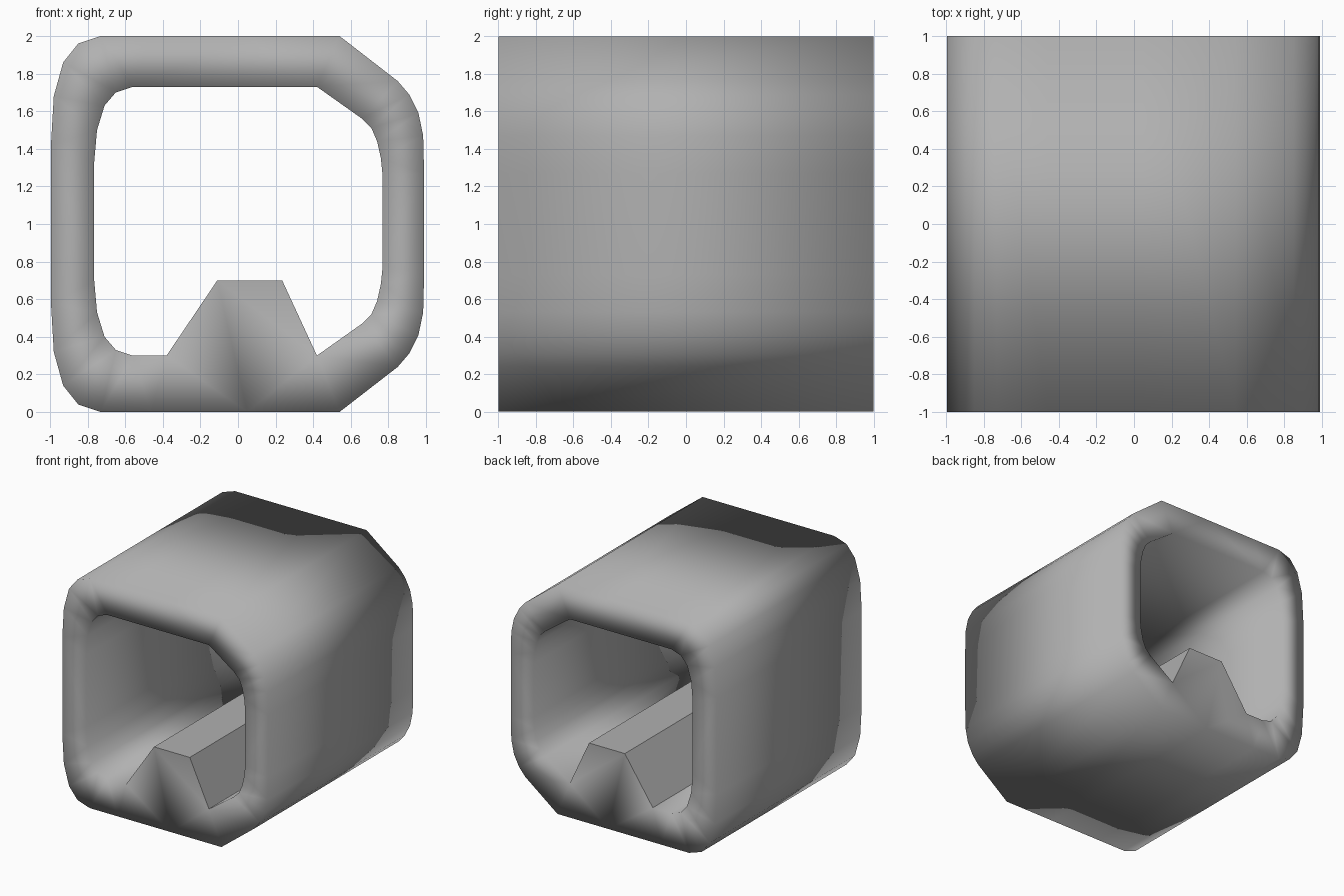
import bpy, bmesh
from mathutils import Vector

if "Cube" in bpy.data.objects:
    bpy.data.objects.remove(bpy.data.objects["Cube"])

DEPTH = 2.0

# Lower half of each cross-section (x, z), from bottom left round to mid left, and mid right to bottom right
OUTER_LEFT = [(-.46, 0), (-.73, 0), (-.85, .04), (-.93, .14), (-.98, .32), (-.995, .58)]
OUTER_RIGHT = [(.99, .73), (.985, .53), (.96, .41), (.91, .31), (.85, .24), (.54, 0), (.05, 0)]
INNER_LEFT = [(-.56, .30), (-.65, .33), (-.71, .40), (-.75, .53), (-.765, .70)]
INNER_RIGHT = [(.77, .78), (.76, .68), (.74, .59), (.71, .52), (.66, .47), (.42, .30)]
RIDGE = [(.235, .70), (-.11, .70), (-.38, .30)]


def ring(left, right, top):
    """Close a half profile by mirroring it vertically."""
    def flip(pts):
        return [(x, top - z) for x, z in reversed(pts)]
    return left + flip(left) + flip(right) + right


def add_loop(bm, pts):
    verts = [bm.verts.new((x, -DEPTH / 2, z)) for x, z in pts]
    return [bm.edges.new((v, verts[(i + 1) % len(verts)])) for i, v in enumerate(verts)]


# Hollow housing with the floor ridge as part of its inner outline
bm = bmesh.new()
edges = add_loop(bm, ring(OUTER_LEFT, OUTER_RIGHT, 2.0))
edges += add_loop(bm, ring(INNER_LEFT, INNER_RIGHT, 2.03) + RIDGE)
bmesh.ops.triangle_fill(bm, edges=edges, use_beauty=True, normal=Vector((0, -1, 0)))

# Extrude the front face through to the back
result = bmesh.ops.extrude_face_region(bm, geom=bm.faces[:], use_keep_orig=True)
back = [g for g in result["geom"] if isinstance(g, bmesh.types.BMVert)]
bmesh.ops.translate(bm, verts=back, vec=(0, DEPTH, 0))
bmesh.ops.recalc_face_normals(bm, faces=bm.faces[:])

# Soft shading over the rims, crisp edges on the ridge and the back of the roof
for face in bm.faces:
    face.smooth = True
for edge in bm.edges:
    if edge.calc_face_angle(0) < .2:
        continue
    on_ridge = all(-.4 < v.co.x < .45 and .25 < v.co.z < .75 for v in edge.verts)
    roof_back = all(-.5 < v.co.x < .1 and v.co.y > .9 and v.co.z > 1.9 for v in edge.verts)
    edge.smooth = not (on_ridge or roof_back)

mesh = bpy.data.meshes.new("ridged_tunnel")
bm.to_mesh(mesh)
bm.free()
tunnel = bpy.data.objects.new("ridged_tunnel", mesh)
bpy.context.collection.objects.link(tunnel)

# Mid grey finish
grey = bpy.data.materials.new("mid_grey")
grey.diffuse_color = (.44, .44, .44, 1)
grey.use_nodes = True
grey.node_tree.nodes["Principled BSDF"].inputs["Base Color"].default_value = grey.diffuse_color
mesh.materials.append(grey)
